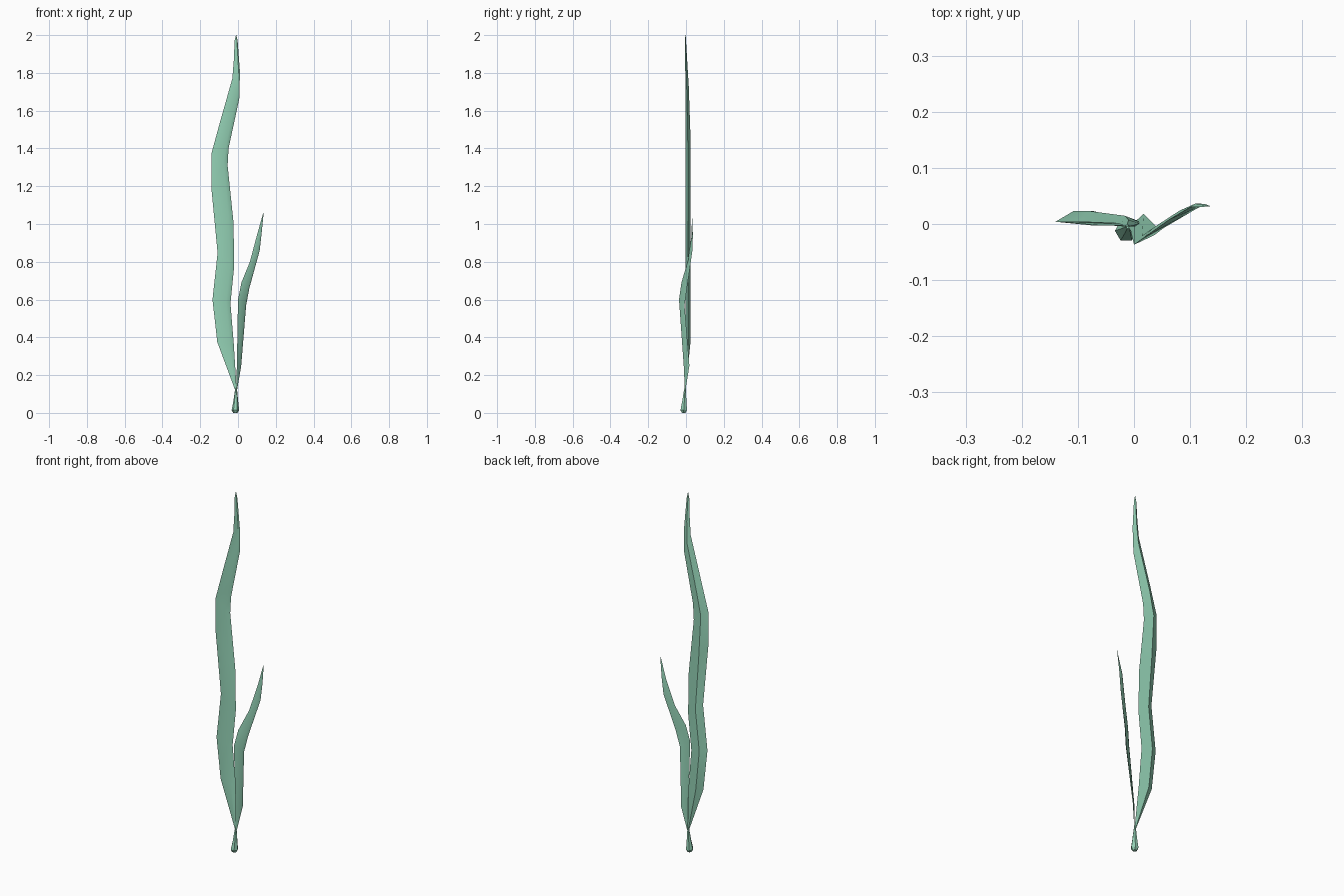
import bpy, bmesh, math
from mathutils import Vector

if "Cube" in bpy.data.objects:
    bpy.data.objects.remove(bpy.data.objects["Cube"])

green = bpy.data.materials.new("sea green")
green.diffuse_color = (0.30, 0.65, 0.47, 1)
green.use_nodes = True
green.node_tree.nodes["Principled BSDF"].inputs["Base Color"].default_value = green.diffuse_color


def loft(name, rings, angle):
    """Skin a list of equal-length point rings and cap both ends."""
    bm = bmesh.new()
    vr = [[bm.verts.new(p) for p in ring] for ring in rings]
    n = len(vr[0])
    for a, b in zip(vr, vr[1:]):
        for i in range(n):
            j = (i + 1) % n
            bm.faces.new((a[i], a[j], b[j], b[i]))
    bm.faces.new(vr[0][::-1])
    bm.faces.new(vr[-1])
    bmesh.ops.recalc_face_normals(bm, faces=bm.faces)
    me = bpy.data.meshes.new(name)
    bm.to_mesh(me)
    bm.free()
    me.materials.append(green)
    ob = bpy.data.objects.new(name, me)
    bpy.context.collection.objects.link(ob)
    bpy.ops.object.select_all(action='DESELECT')
    ob.select_set(True)
    bpy.context.view_layer.objects.active = ob
    bpy.ops.object.shade_smooth_by_angle(angle=math.radians(angle))
    return ob


def blade(name, rows):
    """Rows: left edge point, right edge point, front bulge, back bulge."""
    rings = []
    for l, r, front, back in rows:
        l, r = Vector(l), Vector(r)
        d = r - l
        out = Vector((d.y, -d.x, 0)).normalized()
        rings.append((l, l.lerp(r, 0.75) + out * front, r,
                      l.lerp(r, 0.4) - out * back))
    return loft(name, rings, 40)


# tall wavy blade: left z, left x, right z, right x
edges = [(.12, -.015, .12, -.007), (.376, -.11, .36, -.022),
         (.6, -.135, .58, -.04), (.847, -.108, .78, -.02),
         (1.18, -.14, 1.01, -.024), (1.376, -.14, 1.31, -.055),
         (1.53, -.098, 1.40, -.05), (1.77, -.03, 1.67, .008),
         (1.87, -.022, 1.81, .01), (1.97, -.018, 1.97, -.002),
         (2.0, -.011, 2.0, -.009)]
rows = []
for zl, xl, zr, xr in edges:
    t = min(1, (zl - .12) / .25, max(0, (2 - zl) / .35))
    rows.append(((xl, -.004 + .008 * t, zl), (xr, -.004 + .014 * t, zr),
                 .001 + .010 * t, .002 + .015 * t))
blade("tall_blade", rows)

# short blade, twisted away from the front
blade("short_blade", [
    ((-.010, -.006, .12), (-.005, -.003, .12), .001, .001),
    ((-.006, -.012, .25), (.017, .018, .25), .004, .004),
    ((0, -.037, .60), (.043, -.008, .57), .006, .005),
    ((.018, -.024, .69), (.06, .005, .66), .006, .005),
    ((.063, .008, .80), (.115, .034, .86), .005, .006),
    ((.1, .03, .94), (.125, .036, .95), .003, .004),
    ((.134, .031, 1.06), (.136, .032, 1.06), .0005, .0005)])

# flared root at the bottom
loft("root", [[(cx + r * math.cos(k * math.pi / 3), cy + r * math.sin(k * math.pi / 3), z)
               for k in range(6)]
              for z, r, cx, cy in ((0, .011, -.014, -.012), (.014, .02, -.014, -.012),
                                   (.06, .013, -.012, -.009), (.135, .004, -.01, -.005))], 30)
